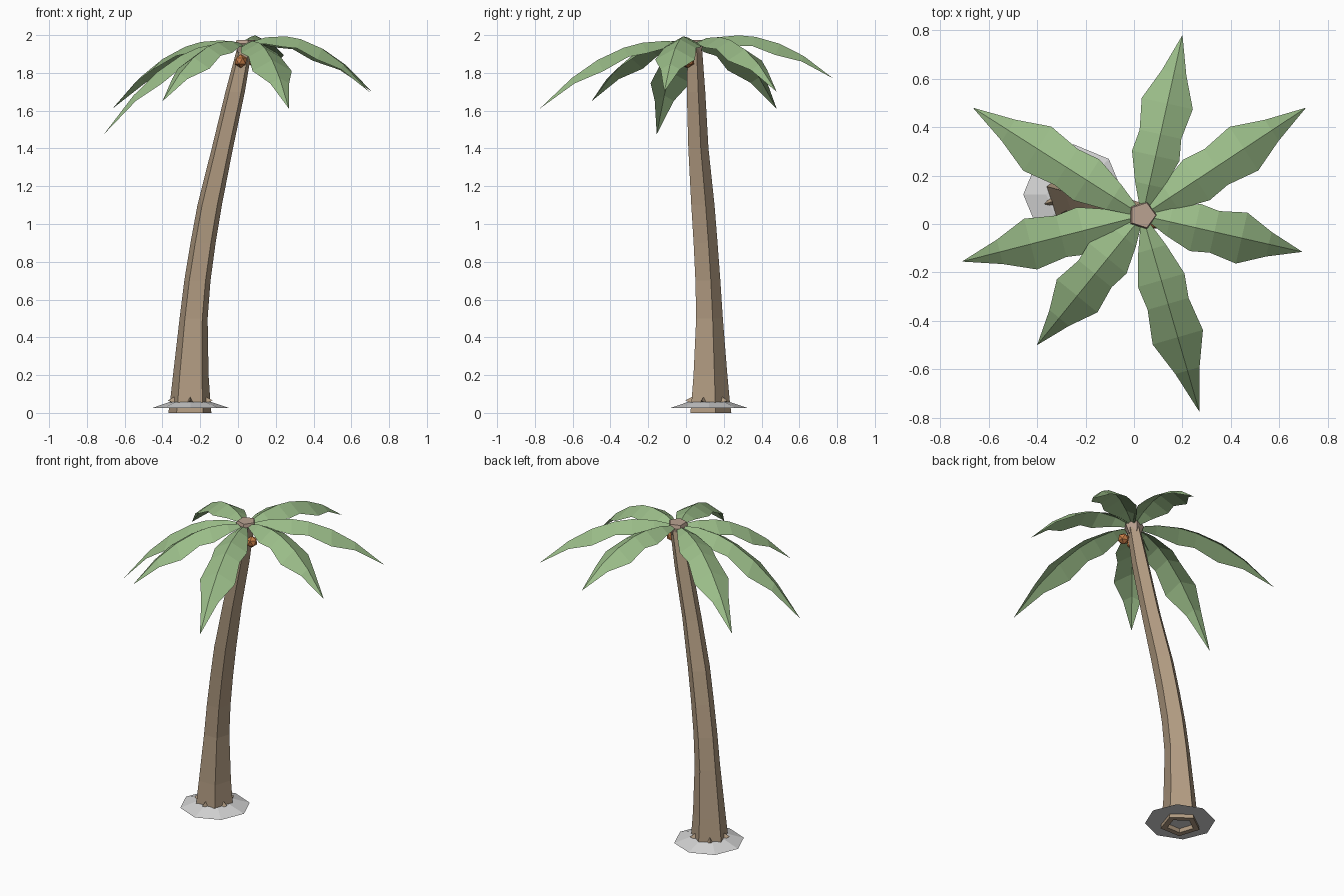
import bpy, bmesh, math
from mathutils import Vector

cube = bpy.data.objects.get("Cube")
if cube:
    bpy.data.objects.remove(cube, do_unlink=True)


def material(name, rgb):
    """Flat material from an sRGB 0-255 colour."""
    col = [((c / 255 + 0.055) / 1.055) ** 2.4 for c in rgb] + [1]
    m = bpy.data.materials.new(name)
    m.use_nodes = True
    m.diffuse_color = col
    m.node_tree.nodes["Principled BSDF"].inputs["Base Color"].default_value = col
    return m


BARK = material("bark brown", (178, 156, 130))
CROWN = material("crown tan", (186, 162, 145))
LEAF = material("leaf green", (154, 188, 136))
NUT = material("nut orange", (200, 126, 72))
STONE = material("pale grey", (212, 212, 212))


def finish(name, bm, mat, normals=True):
    if normals:
        bmesh.ops.recalc_face_normals(bm, faces=bm.faces)
    me = bpy.data.meshes.new(name)
    bm.to_mesh(me)
    bm.free()
    me.materials.append(mat)
    ob = bpy.data.objects.new(name, me)
    bpy.context.collection.objects.link(ob)
    return ob


def loft(name, rings, sides, start, mat, cap_first=True):
    """Skin polygon rings given as (x, y, z, radius)."""
    bm = bmesh.new()
    loops = []
    for x, y, z, r in rings:
        angles = [start + math.tau * i / sides for i in range(sides)]
        loops.append([bm.verts.new((x + r * math.cos(a), y + r * math.sin(a), z))
                      for a in angles])
    for a, b in zip(loops, loops[1:]):
        for i in range(sides):
            j = (i + 1) % sides
            bm.faces.new((a[i], a[j], b[j], b[i]))
    bm.faces.new(loops[-1])
    if cap_first:
        bm.faces.new(loops[0][::-1])
    return finish(name, bm, mat)


# Leaning five-sided trunk, starting with a recess under the foot
loft("trunk", [
    (-.255, .12, .03, .075), (-.255, .12, 0, .08), (-.255, .12, 0, .12),
    (-.253, .12, .05, .113), (-.25, .12, .2, .099), (-.235, .117, .5, .078),
    (-.215, .109, .7, .073), (-.185, .097, .9, .070), (-.15, .083, 1.1, .068),
    (-.083, .060, 1.4, .059), (-.015, .048, 1.7, .054), (.035, .043, 1.93, .042),
], 5, math.pi / 2, BARK)

# Flared crown on top of the trunk
loft("crown", [(.032, .04, 1.90, .038), (.035, .036, 1.955, .06),
               (.036, .036, 1.975, .054)], 5, 0, CROWN)

# Shallow eight-sided mound around the foot
loft("ground_mound", [(-.25, .122, .025, .207), (-.252, .121, .058, .11)],
     8, 0, STONE)

# Small bark spurs where the trunk meets the mound
for i in range(5):
    a = math.radians(-90 + 72 * i)
    out = Vector((math.cos(a), math.sin(a), 0))
    side = Vector((-out.y, out.x, 0)) * .022
    foot = Vector((-.253, .12, .045)) + out * .088
    bm = bmesh.new()
    pts = [foot - side, foot + side, foot + out * .035 + Vector((0, 0, .022)),
           foot + Vector((0, 0, .04))]
    v = [bm.verts.new(p) for p in pts]
    for f in ((0, 1, 2), (1, 3, 2), (3, 0, 2), (0, 3, 1)):
        bm.faces.new([v[k] for k in f])
    finish(f"bark_spur_{i + 1}", bm, BARK)

# Two nuts hanging below the crown
for name, pos in (("nut_right", (.015, .003, 1.862)), ("nut_left", (.09, .012, 1.862))):
    bm = bmesh.new()
    bmesh.ops.create_icosphere(bm, subdivisions=1, radius=.036)
    bmesh.ops.translate(bm, verts=bm.verts, vec=pos)
    finish(name, bm, NUT)

# Fronds: ridged leaves with a stepped outline, as (fraction, half width)
OUTLINE = [(.03, .015), (.17, .06), (.33, .10), (.45, .088), (.62, .108), (.79, .052)]
HUB = Vector((.035, .035, 1.95))


def frond(name, tip, rise):
    tip = Vector(tip)
    span = Vector((tip.x - HUB.x, tip.y - HUB.y, 0))
    side = Vector((-span.y, span.x, 0)).normalized()
    fall = rise + HUB.z - tip.z
    bm = bmesh.new()
    rows = []
    for t, w in OUTLINE:
        mid = HUB + span * t + Vector((0, 0, rise * t - fall * t * t))
        drop = Vector((0, 0, -.55 * w))
        rows.append([bm.verts.new(p) for p in
                     (mid - side * w + drop, mid, mid + side * w + drop)])
    for a, b in zip(rows, rows[1:]):
        for k in (0, 1):
            bm.faces.new((a[k], b[k], b[k + 1], a[k + 1]))
    end = bm.verts.new(tip)
    last = rows[-1]
    for k in (0, 1):
        bm.faces.new((last[k], end, last[k + 1]))
    finish(name, bm, LEAF, normals=False)


frond("frond_back", (.20, .78, 1.77), .31)
frond("frond_back_left", (.71, .48, 1.70), .30)
frond("frond_left", (.695, -.115, 1.70), .32)
frond("frond_front", (.27, -.775, 1.61), .21)
frond("frond_front_right", (-.40, -.50, 1.65), .20)
frond("frond_right", (-.71, -.155, 1.475), .16)
frond("frond_back_right", (-.665, .48, 1.61), .23)
